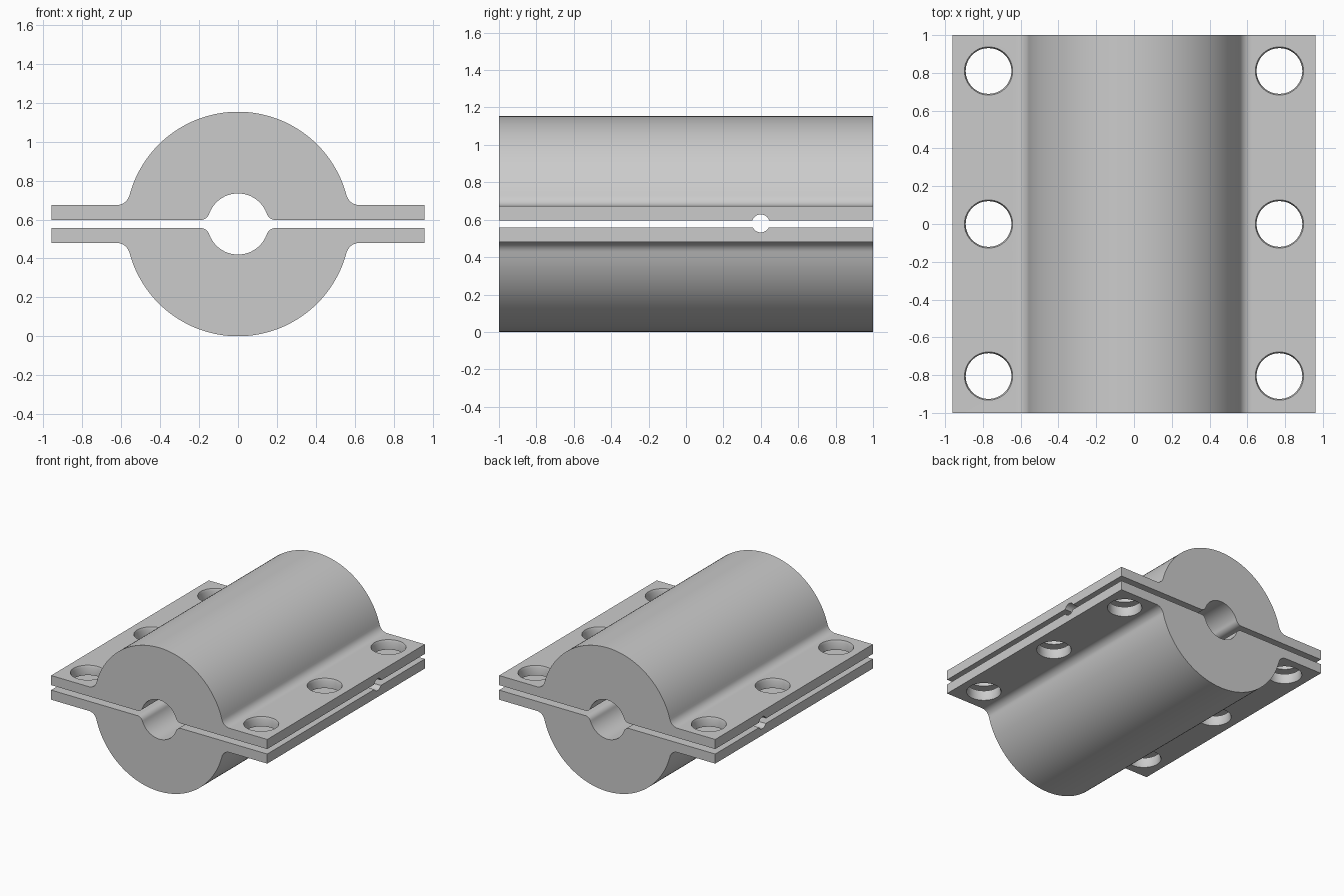
import bpy, bmesh, math
from math import sin, cos, pi, sqrt, atan2

if "Cube" in bpy.data.objects:
    bpy.data.objects.remove(bpy.data.objects["Cube"])

MID = 0.577          # height of the shared axis
R, BORE = 0.577, 0.157
GAP, FLANGE = 0.02, 0.097   # flange faces, measured from the axis
HALF_W = 0.96

grey = bpy.data.materials.new("plain grey")
grey.use_nodes = True
colour = (0.6, 0.6, 0.6, 1)
grey.diffuse_color = colour
grey.node_tree.nodes["Principled BSDF"].inputs["Base Color"].default_value = colour


def arc(cx, cz, r, a0, a1, n):
    return [(cx + r * cos(a0 + (a1 - a0) * i / n),
             cz + r * sin(a0 + (a1 - a0) * i / n)) for i in range(n + 1)]


def fillet(radius, face, r):
    """Centre of a round touching a flat face and a circle, and its angle."""
    z = face + r
    x = sqrt((radius + r) ** 2 - z ** 2)
    return x, z, atan2(z, x)


def half_profile():
    """Right side of the upper shell, from bore crown to outer crown."""
    bx, bz, ba = fillet(BORE, GAP, 0.05)
    fx, fz, fa = fillet(R, FLANGE, 0.07)
    pts = arc(0, 0, BORE, pi / 2, ba, 20)
    pts += arc(bx, bz, 0.05, pi + ba, 1.5 * pi, 10)[1:]
    pts += [(HALF_W, GAP), (HALF_W, FLANGE)]
    pts += arc(fx, fz, 0.07, 1.5 * pi, pi + fa, 10)
    pts += arc(0, 0, R, fa, pi / 2, 40)[1:]
    return pts


def new_object(name, bm):
    bmesh.ops.recalc_face_normals(bm, faces=bm.faces)
    mesh = bpy.data.meshes.new(name)
    bm.to_mesh(mesh)
    bm.free()
    mesh.materials.append(grey)
    ob = bpy.data.objects.new(name, mesh)
    bpy.context.collection.objects.link(ob)
    return ob


def shell(name, side):
    right = half_profile()
    outline = right + [(-x, z) for x, z in right[-2:0:-1]]
    bm = bmesh.new()
    face = bm.faces.new([bm.verts.new((x, -1, MID + side * z)) for x, z in outline])
    # the left bore crown closes onto the right one, so the loop is complete
    out = bmesh.ops.extrude_face_region(bm, geom=[face])
    bmesh.ops.translate(bm, vec=(0, 2, 0),
                        verts=[v for v in out["geom"] if isinstance(v, bmesh.types.BMVert)])
    return new_object(name, bm)


def lathe(name, rings, place):
    """Closed round cutter from (radius, height) rings."""
    bm = bmesh.new()
    n = 48
    loops = [[bm.verts.new(place(r * cos(2 * pi * i / n), r * sin(2 * pi * i / n), h))
              for i in range(n)] for r, h in rings]
    for a, b in zip(loops, loops[1:]):
        for i in range(n):
            j = (i + 1) % n
            bm.faces.new((a[i], a[j], b[j], b[i]))
    bm.faces.new(loops[0])
    bm.faces.new(loops[-1])
    ob = new_object(name, bm)
    ob.hide_render = True
    return ob


# cutters: six bolt holes with eased rims, and one cross hole in the joint
cutters = []
rim = [(0.129, -0.1), (0.121, -0.08), (0.121, 0.08), (0.129, 0.1)]
for x in (-0.77, 0.77):
    for y in (-0.805, 0, 0.81):
        cutters.append(lathe("bolt_hole_cutter", rim,
                             lambda u, v, h, x=x, y=y: (x + u, y + v, MID + h)))
cutters.append(lathe("cross_hole_cutter", [(0.048, -1.1), (0.048, 1.1)],
                     lambda u, v, h: (h, 0.4 + u, MID + 0.003 + v)))

# the two clamp shells
for name, side in (("upper_shell", 1), ("lower_shell", -1)):
    ob = shell(name, side)
    bpy.ops.object.select_all(action="DESELECT")
    ob.select_set(True)
    bpy.context.view_layer.objects.active = ob
    for c in cutters:
        mod = ob.modifiers.new("hole", "BOOLEAN")
        mod.operation = "DIFFERENCE"
        mod.solver = "EXACT"
        mod.object = c
        bpy.ops.object.modifier_apply(modifier=mod.name)
    bpy.ops.object.shade_smooth_by_angle(angle=math.radians(25))

for c in cutters:
    bpy.data.objects.remove(c)
